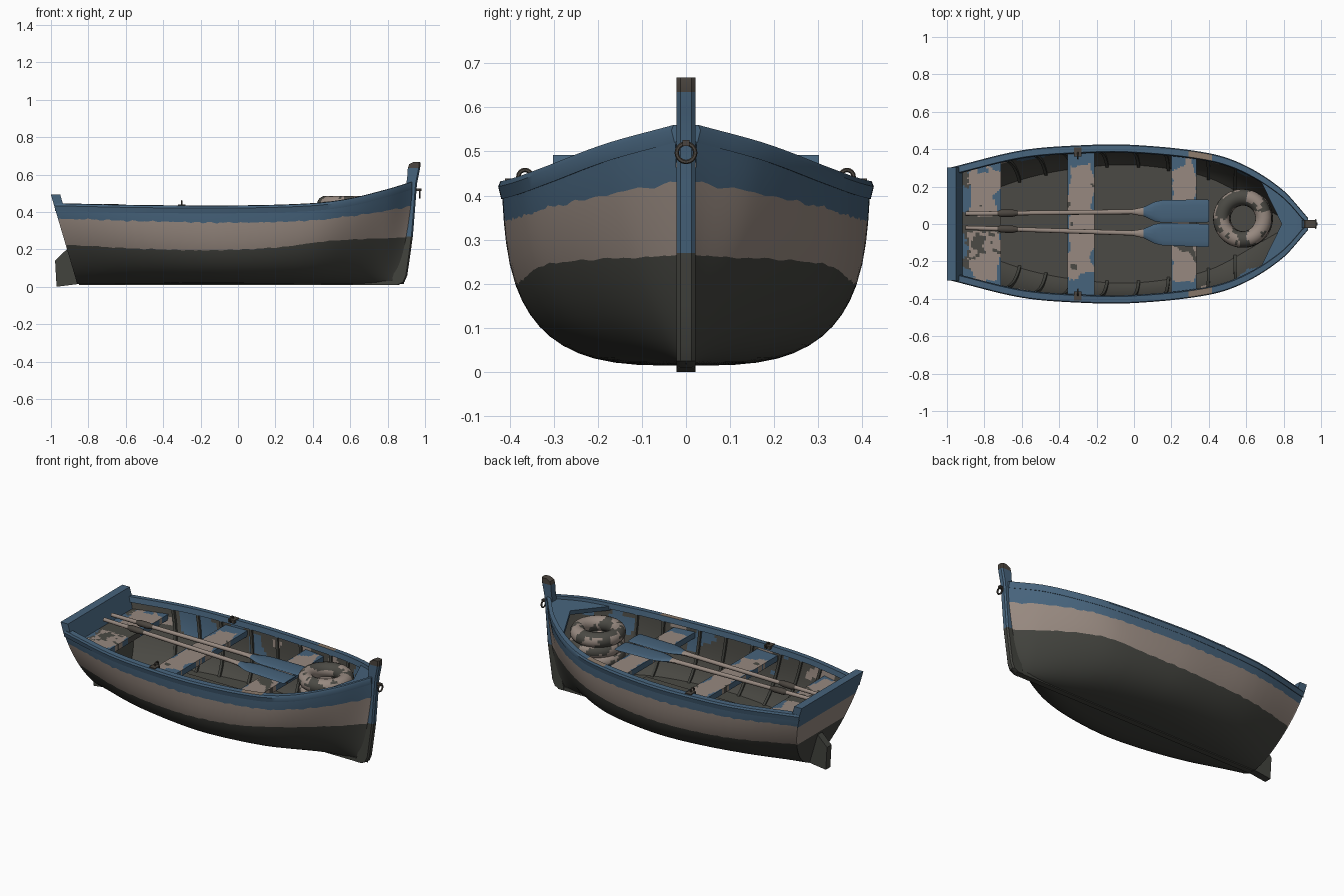
import bpy, bmesh, math
from mathutils import Vector, noise

if "Cube" in bpy.data.objects:
    bpy.data.objects.remove(bpy.data.objects["Cube"])


def material(name, rgb):
    m = bpy.data.materials.new(name)
    m.use_nodes = True
    m.diffuse_color = (*rgb, 1)
    m.node_tree.nodes["Principled BSDF"].inputs["Base Color"].default_value = (*rgb, 1)
    return m


MATS = [material("hull_dark", (0.055, 0.056, 0.048)),
        material("cream_paint", (0.31, 0.25, 0.215)),
        material("blue_paint", (0.062, 0.125, 0.2)),
        material("bare_wood", (0.25, 0.19, 0.145)),
        material("inner_wood", (0.07, 0.068, 0.058)),
        material("old_iron", (0.07, 0.06, 0.05))]
DARK, CREAM, BLUE, BARE, INNER, IRON = range(len(MATS))


def finish(name, bm, rule, angle=35):
    """Turn a bmesh into an object; rule maps a face centre to a colour."""
    bmesh.ops.recalc_face_normals(bm, faces=bm.faces)
    for f in bm.faces:
        f.material_index = rule(f.calc_center_median()) if callable(rule) else rule
    me = bpy.data.meshes.new(name)
    bm.to_mesh(me)
    bm.free()
    ob = bpy.data.objects.new(name, me)
    bpy.context.collection.objects.link(ob)
    for m in MATS:
        me.materials.append(m)
    bpy.ops.object.select_all(action="DESELECT")
    ob.select_set(True)
    bpy.context.view_layer.objects.active = ob
    bpy.ops.object.shade_smooth_by_angle(angle=math.radians(angle))
    return ob


def loft(name, rings, rule, closed=True, angle=35):
    """Skin a list of equal rings; closed rings are capped at both ends."""
    bm = bmesh.new()
    vs = [[bm.verts.new(p) for p in r] for r in rings]
    n = len(vs[0])
    for a, b in zip(vs, vs[1:]):
        for j in range(n if closed else n - 1):
            k = (j + 1) % n
            bm.faces.new((a[j], a[k], b[k], b[j]))
    if closed:
        bm.faces.new(vs[0])
        bm.faces.new(vs[-1][::-1])
    return finish(name, bm, rule, angle)


def torus(name, centre, major, minor, rule, axis="z", nu=32, nv=10):
    rings = []
    for i in range(nu + 1):
        a = math.tau * i / nu
        ring = []
        for j in range(nv):
            b = math.tau * j / nv
            r, h = major + minor * math.cos(b), minor * math.sin(b)
            u, v = r * math.cos(a), r * math.sin(a)
            p = (u, v, h) if axis == "z" else (h, u, v)
            ring.append(Vector(centre) + Vector(p))
        rings.append(ring)
    return loft(name, rings, rule)


def box(name, lo, hi, rule):
    rings = [[(x, lo[1], lo[2]), (x, hi[1], lo[2]), (x, hi[1], hi[2]), (x, lo[1], hi[2])]
             for x in (lo[0], hi[0])]
    return loft(name, rings, rule)


def curve(*pts):
    """Smooth interpolation through (x, value) points."""
    def slope(i):
        a, b = pts[max(i - 1, 0)], pts[min(i + 1, len(pts) - 1)]
        return (b[1] - a[1]) / (b[0] - a[0])

    def f(x):
        x = min(max(x, pts[0][0]), pts[-1][0])
        i = next(k for k in range(len(pts) - 1) if x <= pts[k + 1][0])
        (x0, y0), (x1, y1) = pts[i], pts[i + 1]
        h = x1 - x0
        t = (x - x0) / h
        return (y0 * (1 + 2 * t) * (1 - t) ** 2 + y1 * t * t * (3 - 2 * t)
                + h * t * (1 - t) * ((1 - t) * slope(i) - t * slope(i + 1)))
    return f


def grain(c, scale, seed=0):
    return noise.noise(Vector((c[0] * scale + seed, c[1] * scale, c[2] * scale)))


# Hull lines: half beam, sheer height, fullness and paint edges along the length
STERN, BOW, BASE = -0.97, 0.93, 0.014
beam = curve((-0.97, 0.295), (-0.6, 0.385), (-0.3, 0.412), (0, 0.415), (0.4, 0.372),
             (0.6, 0.305), (0.8, 0.172), (0.93, 0.025))
sheer = curve((-0.97, 0.435), (-0.5, 0.425), (0, 0.423), (0.4, 0.435), (0.6, 0.46),
              (0.8, 0.51), (0.93, 0.55))
full = curve((-0.97, 1.75), (-0.6, 2.5), (-0.1, 3.2), (0.3, 2.8), (0.6, 1.9), (0.93, 1.15))
blue_edge = curve((-0.97, 0.365), (-0.5, 0.35), (0, 0.343), (0.4, 0.355), (0.7, 0.39), (0.93, 0.43))
dark_edge = curve((-0.97, 0.225), (-0.6, 0.205), (-0.2, 0.195), (0.2, 0.21), (0.5, 0.245), (0.93, 0.265))


def half(x, z):
    t = min(max((z - BASE) / (sheer(x) - BASE), 0), 1)
    p = full(x)
    return beam(x) * (1 - (1 - t) ** p) ** (1 / p) * (0.95 + 0.05 * t)


def rake(x, z):
    """Lean the ends: station x moved to its true place at height z."""
    s = (x - STERN) / (BOW - STERN)
    lo = -0.85 - 0.13 * z / 0.44
    hi = 0.885 + 0.045 * min(1, z / 0.5)
    return lo + (hi - lo) * s


def mirrored(points):
    """Mirror a half section given from the top down to the bottom."""
    return points + [(x, -y, z) for x, y, z in reversed(points)]


# Outer hull, its rows following the paint edges
ROWS = 10
rings = []
for i in range(121):
    x = STERN + (BOW - STERN) * i / 120
    d = dark_edge(x) + 0.006 * grain((x, 0, 0), 23)
    b = blue_edge(x) + 0.01 * grain((x, 0, 0), 29, 5)
    zs = [sheer(x), (sheer(x) + b) / 2, b, (2 * b + d) / 3, (b + 2 * d) / 3]
    zs += [BASE + (d - BASE) * (1 - k / ROWS) ** 2 for k in range(ROWS + 1)]
    rings.append(mirrored([(rake(x, z), half(x, z), z) for z in zs]))
hull = loft("hull", rings, DARK, closed=False, angle=60)
cols = len(rings[0]) - 1
for k, f in enumerate(hull.data.polygons):
    j = min(k % cols, cols - 1 - k % cols)
    f.material_index = BLUE if j < 2 else CREAM if j < 5 else DARK


# Inner shell with flat floor and weathered paint
def inner_rule(c):
    if c.z > 0.26:
        n = grain(c, 7)
        return CREAM if n > 0.3 and c.x < 0.5 else BLUE if n < -0.28 else INNER
    return INNER


FLOOR = 0.11
rings = []
for i in range(111):
    x = -0.93 + 1.82 * i / 110
    zs = [sheer(x) - (sheer(x) - FLOOR) * k / 14 for k in range(15)]
    rings.append(mirrored([(rake(x, z), max(half(x, z) - 0.022, 0.001), z) for z in zs]))
loft("inner_shell", rings, inner_rule, closed=False)


def gunwale_rule(c):
    worn = 0.28 < c.x < 0.41 and c.z > sheer(c.x) + 0.006
    return BARE if worn else BLUE


# Ribs and gunwales
for side, label in ((1, "left"), (-1, "right")):
    for x in (-0.68, -0.53, -0.38, -0.18, 0, 0.17, 0.4, 0.55):
        rings = []
        for k in range(9):
            z = FLOOR + (sheer(x) - 0.02 - FLOOR) * k / 8
            y = half(x, z) - 0.02
            rings.append([(rake(x, z) + dx, side * (y - dy), z)
                          for dx, dy in ((-0.008, 0), (0.008, 0), (0.008, 0.014), (-0.008, 0.014))])
        loft(label + "_rib", rings, DARK)

    rings = []
    for i in range(61):
        x = STERN + (BOW - STERN) * i / 60
        z, y = sheer(x), beam(x)
        rings.append([(rake(x, z), side * max(y + dy, 0.003), z + dz) for dy, dz in
                      ((0.001, -0.03), (0.008, -0.002), (0.003, 0.01), (-0.03, 0.012), (-0.036, -0.02))])
    loft(label + "_gunwale", rings, gunwale_rule)

# Floor planks
for k in range(-2, 3):
    box("floor_plank", (-0.6, k * 0.085 - 0.04, FLOOR - 0.005),
        (0.42, k * 0.085 + 0.04, FLOOR + 0.006), INNER)

# Transom board, standing a little above the gunwales
rings = []
for z in [BASE + 0.478 * k / 28 for k in range(29)]:
    y = max(half(STERN, z), 0.015) + (0.006 if z > 0.42 else 0)
    x = rake(STERN, z)
    rings.append([(x - 0.005, -y, z), (x - 0.005, 0, z), (x - 0.005, y, z),
                  (x + 0.045, y, z), (x + 0.045, 0, z), (x + 0.045, -y, z)])
loft("transom", rings, lambda c: DARK if c.z < 0.225 else CREAM if c.z < 0.35 else BLUE)

# Keel, stem post, rudder and foredeck
box("keel", (-0.85, -0.018, 0.009), (0.86, 0.018, 0.03), DARK)
stem = [(0.01, 0.82, 0.86), (0.025, 0.82, 0.89), (0.06, 0.83, 0.905), (0.15, 0.84, 0.918), (0.27, 0.86, 0.935),
        (0.42, 0.88, 0.947), (0.55, 0.9, 0.957), (0.59, 0.905, 0.965), (0.635, 0.908, 0.974),
        (0.655, 0.915, 0.976), (0.668, 0.94, 0.974)]
loft("stem_post", [[(a, -0.021, z), (b - 0.008, -0.021, z), (b, -0.012, z), (b, 0.012, z),
                    (b - 0.008, 0.021, z), (a, 0.021, z)] for z, a, b in stem],
     lambda c: DARK if c.z < 0.27 else BLUE if c.z < 0.635 else IRON)
blade = [(-0.97, 0), (-0.85, 0.015), (-0.84, 0.1), (-0.9, 0.215), (-0.978, 0.14)]
loft("rudder", [[(x, y, z) for x, z in blade] for y in (-0.022, 0.022)], DARK)
rings = []
for i in range(11):
    x, mid = 0.67 + 0.25 * i / 10, 0.79 + 0.13 * i / 10
    y, z = max(beam(x) - 0.02, 0.005), sheer(x) - 0.005
    rings.append([(x, -y, z), (mid, 0, sheer(mid) - 0.005), (x, y, z),
                  (x, y, z - 0.025), (mid, 0, sheer(mid) - 0.03), (x, -y, z - 0.025)])
loft("foredeck", rings, BLUE)


# Seats with worn paint
def seat(name, x0, x1, top, middle, bare_back):
    xs = [x0 + (x1 - x0) * k / 20 for k in range(21)]

    def rule(c):
        n = grain(c, 9, 3) + 0.4 * grain(c, 30)
        edge = min(c.x - x0, x1 - c.x) / (x1 - x0)
        if abs(c.y) < middle + 0.03 * n:
            return INNER
        if c.x < x0 + bare_back + 0.04 * n:
            return BLUE if n > -0.1 else INNER
        if abs(c.y) > 0.3 + 0.08 * n or edge < 0.05 + 0.22 * n:
            return BLUE
        return CREAM if n > -0.55 else INNER

    rings = []
    for k in range(81):
        v = k / 40 - 1
        row = [(x, v * (half(x, top) - 0.018), top) for x in xs]
        rings.append(row + [(x, y, top - 0.035) for x, y, z in reversed(row)])
    loft(name, rings, rule)


seat("stern_seat", -0.94, -0.71, 0.375, 0.055, 0.07)
seat("middle_seat", -0.355, -0.21, 0.385, 0, 0)
seat("forward_seat", 0.2, 0.335, 0.385, 0, 0)

# Oars: round shaft with a grip, flattening into the blade
oar = [(-0.9, 0.011, 0.011), (-0.73, 0.012, 0.012), (-0.71, 0.02, 0.018), (-0.65, 0.02, 0.018),
       (-0.62, 0.012, 0.012), (-0.01, 0.013, 0.013), (0.05, 0.024, 0.012), (0.11, 0.052, 0.008),
       (0.15, 0.06, 0.007), (0.39, 0.062, 0.005), (0.4, 0.058, 0.004)]


def oar_rule(c):
    if c.x > 0.02:
        return BLUE
    return IRON if -0.735 < c.x < -0.61 else CREAM


for label, y0, y1 in (("left", 0.055, 0.07), ("right", -0.02, -0.062)):
    rings = []
    for x, ry, rz in oar:
        y = y0 + (y1 - y0) * (x + 0.9) / 1.3
        z = 0.42 - 0.008 * x
        rings.append([(x, y + ry * math.cos(a), z + rz * math.sin(a))
                      for a in (math.tau * k / 12 for k in range(12))])
    loft(label + "_oar", rings, oar_rule)


# Coiled rope stack in the bow
def rope_rule(c):
    return CREAM if grain(c, 13, 2) + 0.5 * grain(c, 35) > 0.02 else INNER


for k, z in enumerate((0.18, 0.245, 0.31, 0.375, 0.442)):
    torus("rope_coil", (0.58 + 0.006 * (k % 2), 0.03, z), 0.113, 0.044, rope_rule, nu=64, nv=18)

# Oarlocks and mooring ring
for side, label in ((1, "left"), (-1, "right")):
    y = side * 0.385
    box(label + "_oarlock_base", (-0.32, y - 0.025, 0.42), (-0.28, y + 0.025, 0.439), IRON)
    torus(label + "_oarlock", (-0.3, side * 0.365, 0.443), 0.015, 0.005, IRON, "x", 16, 6)
torus("mooring_ring", (0.972, 0, 0.497), 0.021, 0.005, IRON, "x", 16, 6)
box("ring_eye", (0.945, -0.008, 0.512), (0.98, 0.008, 0.526), IRON)
